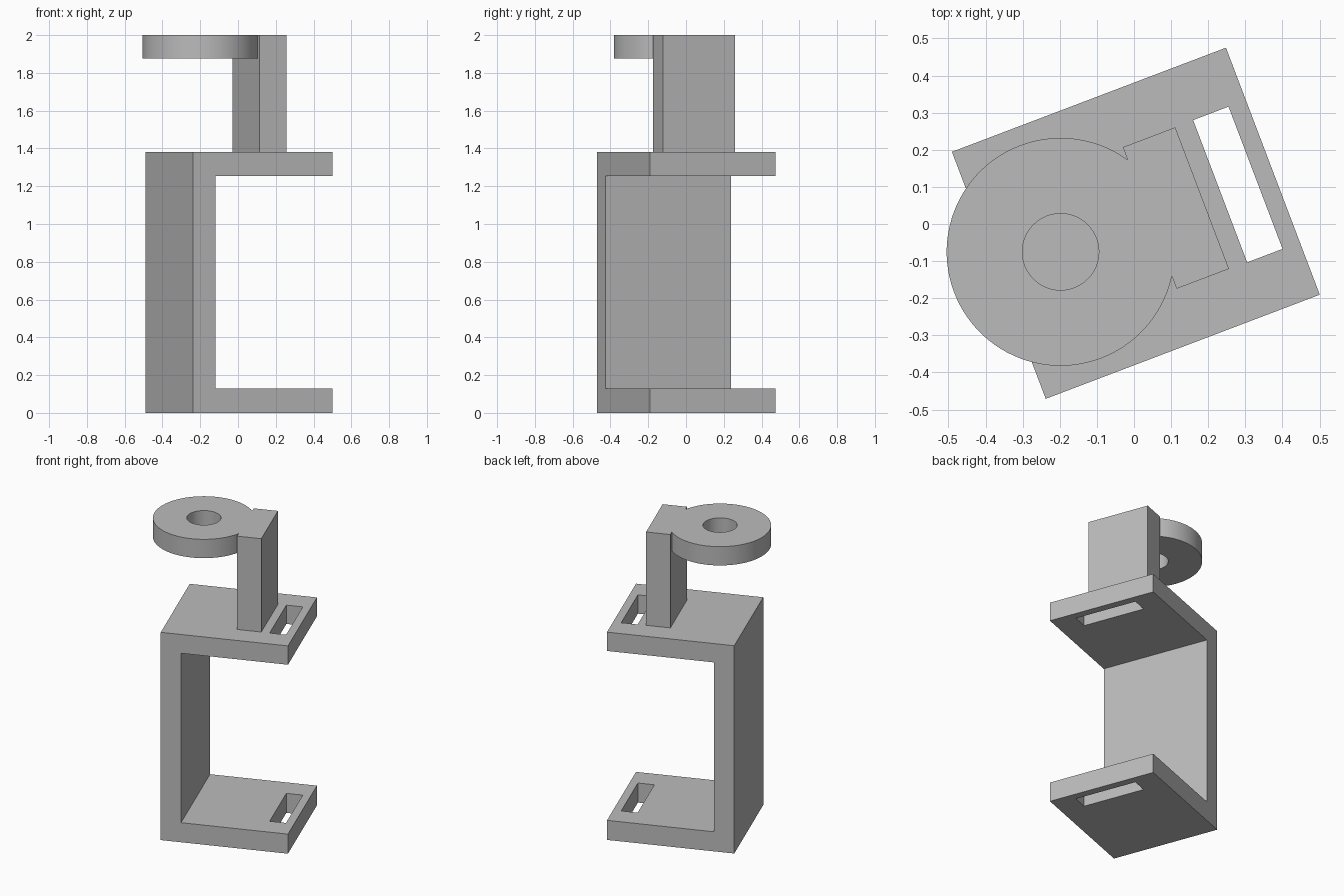
import bpy, bmesh, math
from mathutils import Matrix

cube = bpy.data.objects.get("Cube")
if cube:
    bpy.data.objects.remove(cube, do_unlink=True)

grey = bpy.data.materials.new("plain grey")
grey.use_nodes = True
grey.diffuse_color = (0.5, 0.5, 0.5, 1)
grey.node_tree.nodes["Principled BSDF"].inputs["Base Color"].default_value = (0.5, 0.5, 0.5, 1)

# The whole model is turned about z; parts are laid out in its own axes
TURN = Matrix.Translation((0.005, 0.002, 0)) @ Matrix.Rotation(math.radians(20.8), 4, "Z")


def prism(name, points, direction):
    """Extrude a flat outline along a direction into a closed solid."""
    bm = bmesh.new()
    face = bm.faces.new([bm.verts.new(p) for p in points])
    new = bmesh.ops.extrude_face_region(bm, geom=[face])["geom"]
    verts = [v for v in new if isinstance(v, bmesh.types.BMVert)]
    bmesh.ops.translate(bm, verts=verts, vec=direction)
    bmesh.ops.recalc_face_normals(bm, faces=bm.faces)
    mesh = bpy.data.meshes.new(name)
    bm.to_mesh(mesh)
    bm.free()
    mesh.materials.append(grey)
    obj = bpy.data.objects.new(name, mesh)
    obj.matrix_world = TURN
    bpy.context.collection.objects.link(obj)
    return obj


def box(name, x0, x1, half_depth, z0, z1):
    d = half_depth
    return prism(name, [(x0, -d, z0), (x1, -d, z0), (x1, d, z0), (x0, d, z0)], (0, 0, z1 - z0))


def cylinder(name, x, radius, z0, z1, sides=96):
    angles = [2 * math.pi * i / sides for i in range(sides)]
    ring = [(x + radius * math.cos(a), radius * math.sin(a), z0) for a in angles]
    return prism(name, ring, (0, 0, z1 - z0))


def combine(target, tool, operation):
    """Apply a boolean and discard the tool."""
    tool.hide_render = True
    mod = target.modifiers.new("combine", "BOOLEAN")
    mod.operation, mod.object, mod.solver = operation, tool, "EXACT"
    bpy.ops.object.select_all(action="DESELECT")
    bpy.context.view_layer.objects.active = target
    target.select_set(True)
    bpy.ops.object.modifier_apply(modifier=mod.name)
    bpy.data.objects.remove(tool, do_unlink=True)


# C-shaped bracket, with a slot through both shelves
HALF, DEPTH, TOP = 0.395, 0.356, 1.38
WALL = -HALF + 0.126
profile = [(-HALF, 0), (HALF, 0), (HALF, 0.13), (WALL, 0.13),
           (WALL, 1.255), (HALF, 1.255), (HALF, TOP), (-HALF, TOP)]
bracket = prism("bracket", [(x, -DEPTH, z) for x, z in profile], (0, 2 * DEPTH, 0))
combine(bracket, box("slot_cutter", 0.243, 0.345, 0.205, -0.1, 1.5), "DIFFERENCE")

# Post carrying a round holder with a central hole
holder = box("post_and_ring_holder", 0.04, 0.191, 0.204, TOP, 2)
combine(holder, cylinder("ring", -0.217, 0.307, 1.875, 2), "UNION")
combine(holder, cylinder("hole_cutter", -0.217, 0.103, 1.8, 2.1), "DIFFERENCE")
bpy.ops.object.shade_smooth_by_angle(angle=math.radians(30))
